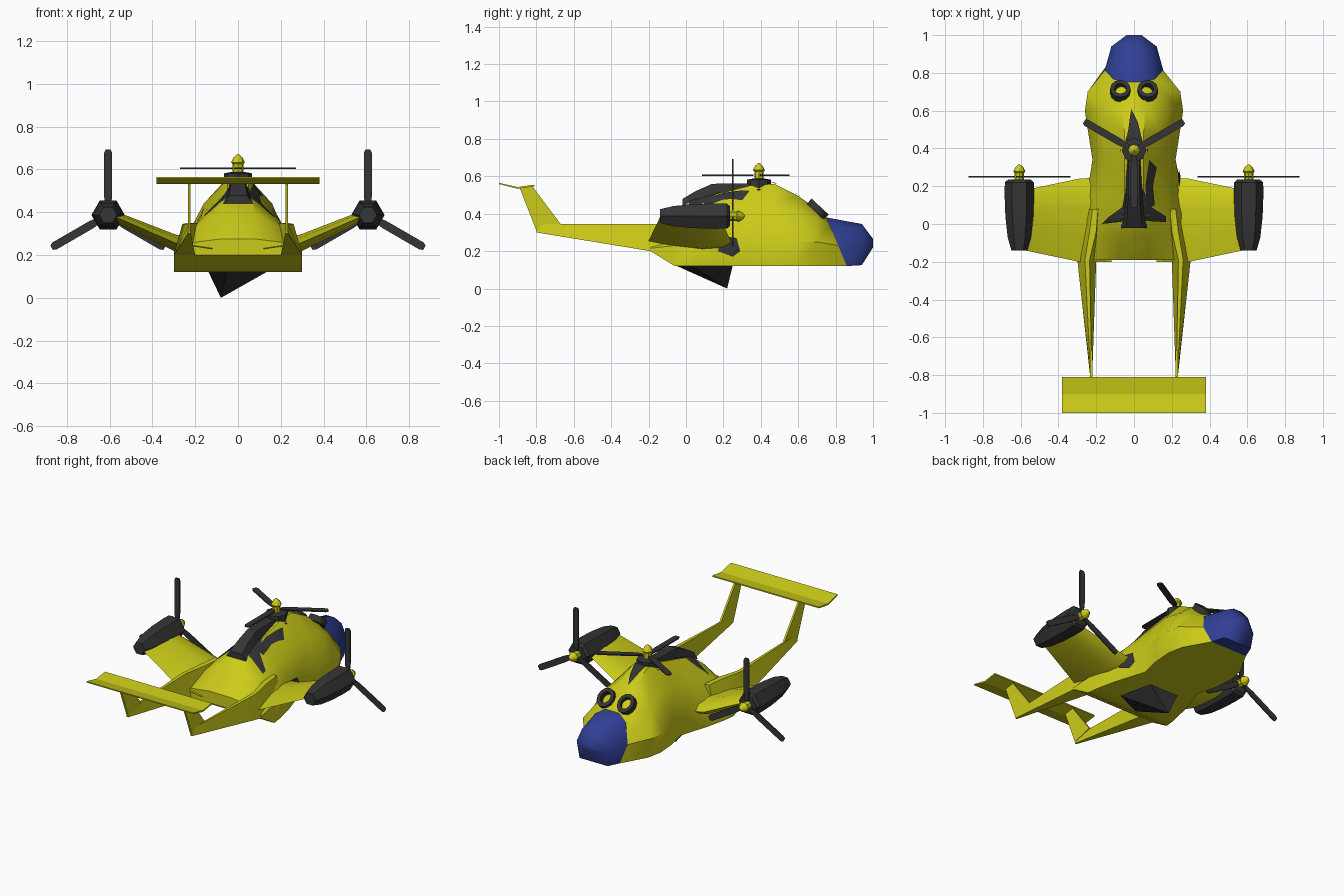
import bpy, bmesh, math
from mathutils import Matrix, Vector
from mathutils.bvhtree import BVHTree

if "Cube" in bpy.data.objects:
    bpy.data.objects.remove(bpy.data.objects["Cube"])


def material(name, rgb):
    m = bpy.data.materials.new(name)
    m.diffuse_color = (*rgb, 1)
    m.use_nodes = True
    m.node_tree.nodes["Principled BSDF"].inputs["Base Color"].default_value = m.diffuse_color
    return m


YELLOW = material("yellow_paint", (0.6, 0.6, 0.01))
BLUE = material("blue_glass", (0.03, 0.05, 0.3))
DARK = material("dark_grey", (0.035, 0.035, 0.035))


def finish(name, bm, mat, angle=35):
    bmesh.ops.recalc_face_normals(bm, faces=bm.faces)
    me = bpy.data.meshes.new(name)
    bm.to_mesh(me)
    bm.free()
    me.materials.append(mat)
    ob = bpy.data.objects.new(name, me)
    bpy.context.collection.objects.link(ob)
    if angle:
        bpy.ops.object.select_all(action='DESELECT')
        ob.select_set(True)
        bpy.context.view_layer.objects.active = ob
        bpy.ops.object.shade_smooth_by_angle(angle=math.radians(angle))
    return ob


def loft(name, rings, mat, angle=35, matrix=None):
    """Skin a row of equal-length point rings and cap both ends."""
    bm = bmesh.new()
    rows = [[bm.verts.new(p) for p in r] for r in rings]
    n = len(rows[0])
    for a, b in zip(rows, rows[1:]):
        for i in range(n):
            bm.faces.new((a[i], a[(i + 1) % n], b[(i + 1) % n], b[i]))
    bm.faces.new(rows[0])
    bm.faces.new(rows[-1])
    if matrix:
        bm.transform(matrix)
    return finish(name, bm, mat, angle)


def lathe(name, profile, sides, mat, matrix, angle=35):
    """Rings of (radius, height) about local z."""
    rings = [[(r * math.cos(math.tau * i / sides), r * math.sin(math.tau * i / sides), h)
              for i in range(sides)] for r, h in profile]
    return loft(name, rings, mat, angle, matrix)


def hull_ring(y, shear, half):
    """Symmetric hull section; shear slants it forward at the bottom."""
    pts = half + [(-x, z) for x, z in reversed(half)]
    return [(x, y + shear * (z - 0.12), z) for x, z in pts]


# Fuselage and blue nose share the slanted frame
frame = hull_ring(0.86, -0.42, [(.13, .12), (.155, .23), (.11, .34), (.05, .38)])
hull = [
    hull_ring(-0.19, 0, [(.30, .20), (.30, .215), (.20, .26), (.08, .275)]),
    hull_ring(-0.06, 0, [(.30, .12), (.29, .23), (.19, .33), (.08, .40)]),
    hull_ring(0.02, 0, [(.29, .12), (.28, .25), (.17, .37), (.06, .465)]),
    hull_ring(0.15, 0, [(.26, .12), (.25, .25), (.17, .39), (.05, .50)]),
    hull_ring(0.34, 0, [(.20, .12), (.22, .25), (.16, .42), (.05, .55)]),
    hull_ring(0.47, 0, [(.23, .12), (.24, .25), (.16, .44), (.05, .56)]),
    hull_ring(0.60, 0, [(.24, .12), (.26, .25), (.17, .41), (.06, .495)]),
    hull_ring(0.70, 0, [(.22, .12), (.245, .25), (.15, .37), (.06, .425)]),
    frame]
body = loft("fuselage", hull, YELLOW)
loft("nose_canopy", [
    frame,
    hull_ring(0.94, 0, [(.10, .125), (.12, .23), (.08, .32), (.03, .345)]),
    hull_ring(1.0, 0, [(.03, .22), (.04, .24), (.03, .26), (.01, .265)])], BLUE, 45)

# Side parts, mirrored by sign
TO_FRONT = Matrix(((-1, 0, 0, 0), (0, 0, 1, 0), (0, 1, 0, 0), (0, 0, 0, 1)))


def propeller(name, matrix):
    blade = [(-.012, .03), (.012, .03), (.019, .09), (.019, .29), (.012, .305),
             (-.012, .305), (-.019, .29), (-.019, .09)]
    bm = bmesh.new()
    for k in range(3):
        rot = Matrix.Rotation(math.tau * k / 3, 4, 'Z')
        lo, hi = [[bm.verts.new(rot @ Vector((x, y, h))) for x, y in blade] for h in (-.004, .004)]
        bm.faces.new(lo)
        bm.faces.new(hi)
        for i in range(8):
            j = (i + 1) % 8
            bm.faces.new((lo[i], lo[j], hi[j], hi[i]))
    bm.transform(matrix)
    finish(name + "_blades", bm, DARK, 0)
    lathe(name + "_spinner", [(.025, -.03), (.025, .02), (.032, .028), (.02, .052), (.003, .066)],
          8, YELLOW, matrix)


def airfoil(x, z, y0, y1, t):
    shape = [(0, 0), (.3, .32), (.65, .5), (.9, .36), (1, 0), (.9, -.36), (.65, -.5), (.3, -.32)]
    return [(x, y0 + (y1 - y0) * u, z + t * v) for u, v in shape]


for s, side in ((1, "right"), (-1, "left")):
    loft("wing_" + side, [airfoil(s * .12, .23, -.2, .25, .08),
                          airfoil(s * .29, .255, -.2, .24, .08),
                          airfoil(s * .60, .39, -.135, .175, .05)], YELLOW)

    # Engine nacelle and its propeller
    lathe("nacelle_" + side,
          [(.042, -.14), (.062, -.07), (.074, .04), (.078, .15), (.077, .22), (.06, .235)],
          6, DARK, Matrix.Translation((s * .607, 0, .387)) @ TO_FRONT)
    propeller("propeller_" + side, Matrix.Translation((s * .607, .25, .387)) @ TO_FRONT)

    # Tail boom and fin
    def boom_ring(y, xi, xo, zb, ti, to, zt):
        return [(s * x, y, z) for x, z in ((xi, zb), (xo, zb), (to, zt), (ti, zt))]
    loft("tail_boom_" + side, [boom_ring(.08, .15, .26, .2, .19, .22, .35),
                               boom_ring(-.04, .18, .28, .2, .20, .235, .35),
                               boom_ring(-.19, .20, .30, .2, .235, .26, .345),
                               boom_ring(-.80, .221, .233, .3, .224, .23, .345)], YELLOW, 20)
    fin = [(-.80, .31), (-.67, .345), (-.82, .545), (-.89, .54)]
    loft("tail_fin_" + side, [[(s * .227 + d, y, z) for y, z in fin] for d in (-.006, .006)],
         YELLOW, 0)

    # Roof ring sensors ahead of the rotor
    tilt = Matrix.Translation((s * .072, .705, .425)) @ Matrix.Rotation(math.radians(-43), 4, 'X')
    bm = bmesh.new()
    rows = [[bm.verts.new((r * math.cos(a), r * 1.15 * math.sin(a), h))
             for a in [math.tau * i / 12 for i in range(12)]]
            for r, h in ((.054, -.02), (.054, .018), (.032, .018), (.032, -.02))]
    for k in range(4):
        a, b = rows[k], rows[(k + 1) % 4]
        for i in range(12):
            bm.faces.new((a[i], a[(i + 1) % 12], b[(i + 1) % 12], b[i]))
    bm.transform(tilt)
    finish("ring_sensor_" + side, bm, DARK)

# Tailplane across both fins
plane = [(-1, .565), (-.9, .543), (-.81, .555), (-.81, .547), (-.9, .533), (-1, .558)]
loft("tailplane", [[(x, y, z) for y, z in plane] for x in (-.38, .38)], YELLOW, 0)

# Roof engine housing, rotor mount and top rotor
spine = [(-.02, .07, .44, .478), (.05, .06, .46, .52), (.14, .05, .48, .56), (.34, .05, .5, .562)]
loft("roof_engine", [[(-w, y, zb), (w, y, zb), (w * .6, y, zt), (-w * .6, y, zt)]
                     for y, w, zb, zt in spine], DARK, 20)
lathe("rotor_mount", [(.078, .49), (.075, .53), (.065, .535), (.065, .582), (.03, .588)],
      8, DARK, Matrix.Translation((0, .39, 0)))
propeller("top_rotor", Matrix.Translation((0, .39, .605)) @ Matrix.Rotation(math.pi, 4, 'Z'))

# Dark camouflage patches draped on the hull
tree = BVHTree.FromObject(body, bpy.context.evaluated_depsgraph_get())


def patch(name, outline, cast, start):
    """Drape a flat outline on the hull along the cast direction."""
    bm = bmesh.new()
    f = bm.faces.new([bm.verts.new(start(a, b)) for a, b in outline])
    bmesh.ops.triangulate(bm, faces=[f])
    bmesh.ops.subdivide_edges(bm, edges=bm.edges[:], cuts=3, use_grid_fill=True)
    d = Vector(cast)
    for v in bm.verts:
        hit = tree.ray_cast(v.co, d)[0]
        if hit:
            v.co = hit - d * .008
    finish(name, bm, DARK, 0)


def from_top(x, y):
    return (x, y, 1)


patch("camo_rear", [(-.17, .0), (0, .02), (.17, .01), (.17, .04), (.09, .09), (.04, .2),
                    (-.04, .2), (-.06, .09), (-.13, .04)], (0, 0, -1), from_top)
patch("camo_flank", [(.07, .08), (.11, .1), (.10, .2), (.12, .3), (.08, .34), (.06, .2)],
      (0, 0, -1), from_top)
patch("camo_front", [(.05, .42), (.02, .54), (-.015, .61), (-.03, .5), (-.05, .42)],
      (0, 0, -1), from_top)
patch("camo_side", [(.17, .2), (.25, .17), (.29, .2), (.27, .27), (.2, .28)],
      (-1, 0, 0), lambda y, z: (1, y, z))

# Pointed ventral wedge under the hull
bm = bmesh.new()
base = [bm.verts.new(p) for p in ((-.14, .05, .125), (-.05, -.07, .13), (.15, .02, .13),
                                  (.09, .25, .125), (-.12, .25, .125))]
tip = bm.verts.new((-.08, .22, 0))
bm.faces.new(base)
for i in range(5):
    bm.faces.new((base[i], base[(i + 1) % 5], tip))
finish("ventral_wedge", bm, DARK, 0)
